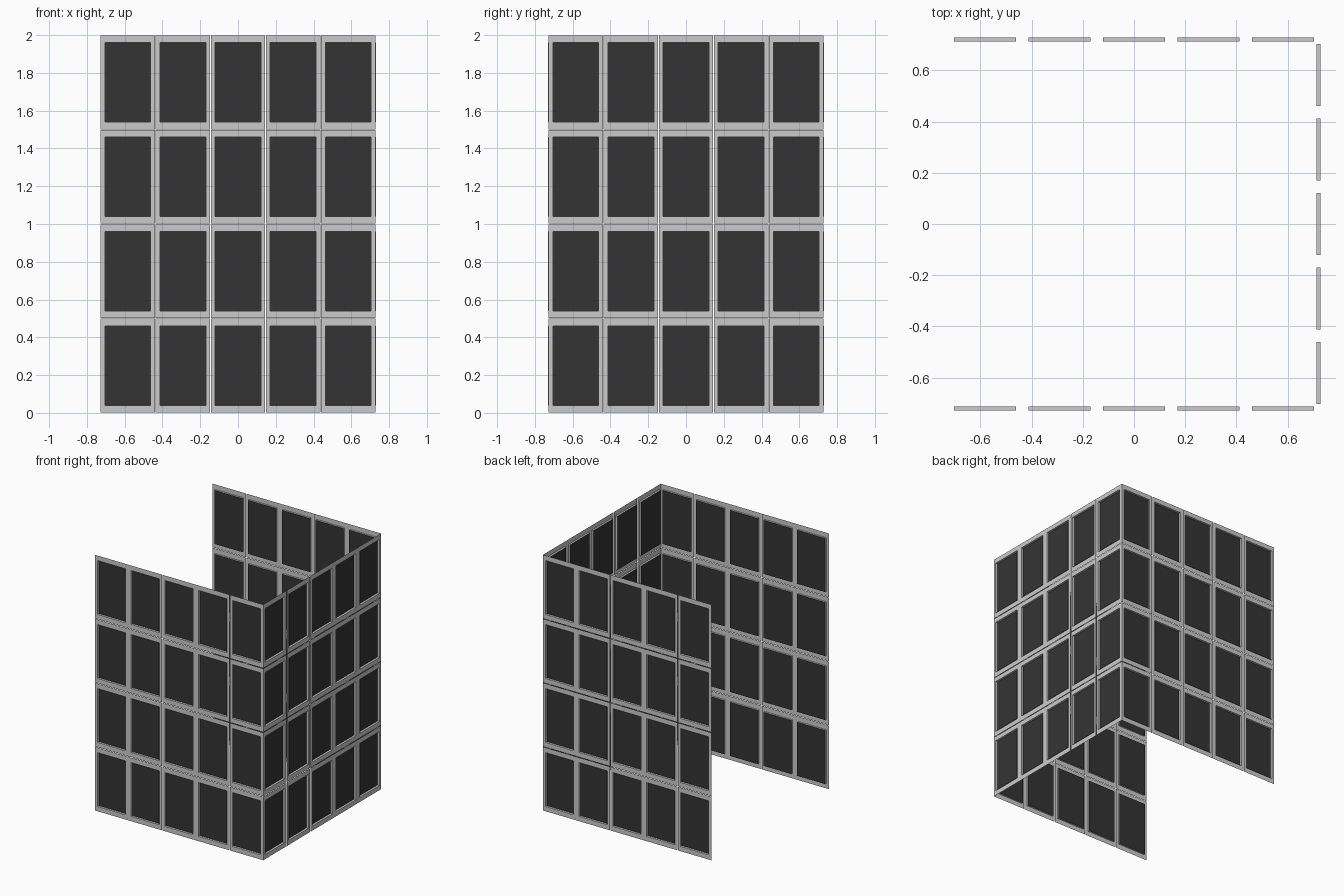
import bpy, bmesh, math
from mathutils import Matrix, Vector

if "Cube" in bpy.data.objects:
    bpy.data.objects.remove(bpy.data.objects["Cube"])

COLS, ROWS = 5, 4
PW, PH = 0.2915, 0.5        # module pitch
OW, OH = 0.242, 0.42        # window opening
GAP = 0.003                 # seam between modules
FACE = 0.727                # distance of frame sheet from the centre
LIP, INNER = 0.7295, 0.713  # outer and inner ends of the window reveal

dark = bpy.data.materials.new("dark_pane")
dark.diffuse_color = (0.034, 0.034, 0.034, 1)
dark.use_nodes = True
dark.node_tree.nodes["Principled BSDF"].inputs["Base Color"].default_value = dark.diffuse_color


def rect(bm, cx, cz, w, h, y):
    """Four corner vertices of an upright rectangle facing -y."""
    return [bm.verts.new((cx + sx * w / 2, y, cz + sz * h / 2))
            for sx, sz in ((-1, -1), (1, -1), (1, 1), (-1, 1))]


def bridge(bm, a, b):
    for i in range(4):
        j = (i + 1) % 4
        bm.faces.new((a[i], a[j], b[j], b[i]))


def finish(bm, name, turn, mat=None):
    bm.transform(Matrix.Rotation(turn, 4, 'Z'))
    me = bpy.data.meshes.new(name)
    bm.to_mesh(me)
    bm.free()
    if mat:
        me.materials.append(mat)
    bpy.context.collection.objects.link(bpy.data.objects.new(name, me))


def wall(name, turn):
    frames, panes = bmesh.new(), bmesh.new()
    for c in range(COLS):
        for r in range(ROWS):
            cx, cz = (c - (COLS - 1) / 2) * PW, (r + 0.5) * PH
            # flat frame sheet, thin lip and recessed reveal
            outer = rect(frames, cx, cz, PW - GAP, PH - GAP, -FACE)
            hole = rect(frames, cx, cz, OW, OH, -FACE)
            lip = rect(frames, cx, cz, OW, OH, -LIP)
            inner = rect(frames, cx, cz, OW, OH, -INNER)
            bridge(frames, outer, hole)
            bridge(frames, lip, hole)
            bridge(frames, hole, inner)
            # dark pane closing the recess
            panes.faces.new(rect(panes, cx, cz, OW, OH, -INNER))
    finish(frames, name + "_frames", turn)
    finish(panes, name + "_panes", turn, dark)


# three walls, left side open
wall("front_wall", 0)
wall("right_wall", math.pi / 2)
wall("back_wall", math.pi)
